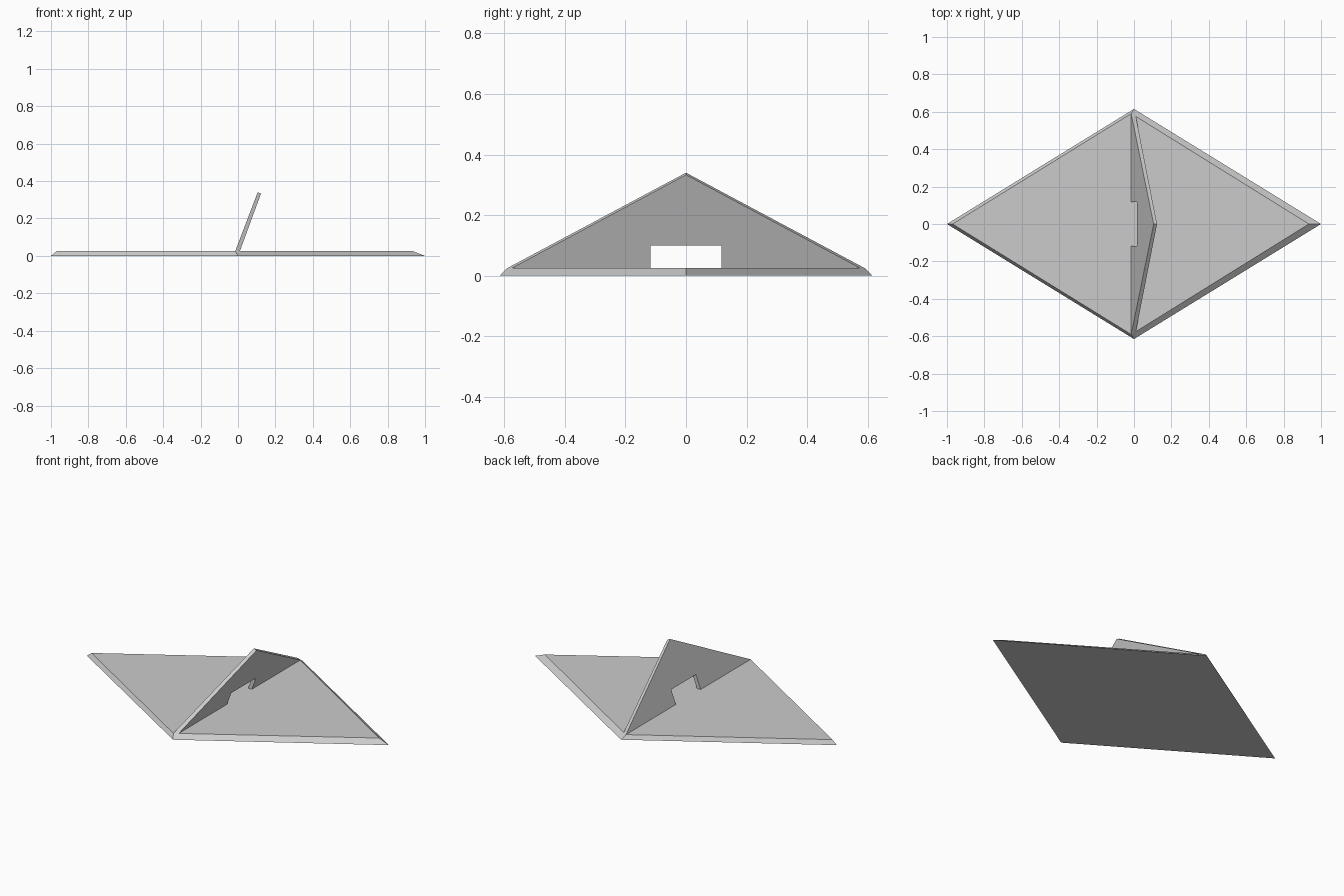
import bpy
import bmesh

cube = bpy.data.objects.get("Cube")
if cube:
    bpy.data.objects.remove(cube, do_unlink=True)

# One plain grey for everything
grey = bpy.data.materials.new("plain grey")
grey.use_nodes = True
colour = (0.6, 0.6, 0.6, 1)
grey.diffuse_color = colour
grey.node_tree.nodes["Principled BSDF"].inputs["Base Color"].default_value = colour

TOP = 0.025      # thickness of the base plate
NOTCH = 0.117    # half width of the opening in the fin


def loft(name, lower, upper, groups):
    """Cap two loops and join them; each group lists the corners of one side."""
    bm = bmesh.new()
    a = [bm.verts.new(p) for p in lower]
    b = [bm.verts.new(p) for p in upper]
    bm.faces.new(a)
    bm.faces.new(b)
    for low, high in groups:
        bm.faces.new([a[i] for i in low] + [b[i] for i in reversed(high)])
    bmesh.ops.recalc_face_normals(bm, faces=bm.faces)
    mesh = bpy.data.meshes.new(name)
    bm.to_mesh(mesh)
    bm.free()
    mesh.materials.append(grey)
    obj = bpy.data.objects.new(name, mesh)
    bpy.context.collection.objects.link(obj)
    return obj


# Diamond base plate with sloping rims, mitred to the fin at front and back
bottom = [(-1, 0, 0), (0, -0.615, 0), (1, 0, 0), (0, 0.615, 0)]
top = [(-0.97, 0, TOP), (-0.015, -0.59, TOP), (0.01, -0.575, TOP),
       (0.935, 0, TOP), (0.01, 0.575, TOP), (-0.015, 0.59, TOP)]
loft("base_plate", bottom, top,
     [((0, 1), (0, 1)), ((1,), (1, 2)), ((1, 2), (2, 3)),
      ((2, 3), (3, 4)), ((3,), (4, 5)), ((3, 0), (5, 0))])


# Leaning triangular fin with a rectangular opening at its foot
def fin_side(foot_x, apex_x, half, apex_z, notch_z):
    lean = (apex_x - foot_x) / (apex_z - TOP)
    outline = [(-half, TOP), (-NOTCH, TOP), (-NOTCH, notch_z), (NOTCH, notch_z),
               (NOTCH, TOP), (half, TOP), (0, apex_z)]
    return [(foot_x + lean * (z - TOP), y, z) for y, z in outline]


left = fin_side(-0.015, 0.105, 0.59, 0.34, 0.106)
right = fin_side(0.01, 0.123, 0.575, 0.333, 0.099)
pairs = [(i, (i + 1) % len(left)) for i in range(len(left))]
loft("leaning_fin", left, right, [(p, p) for p in pairs])
